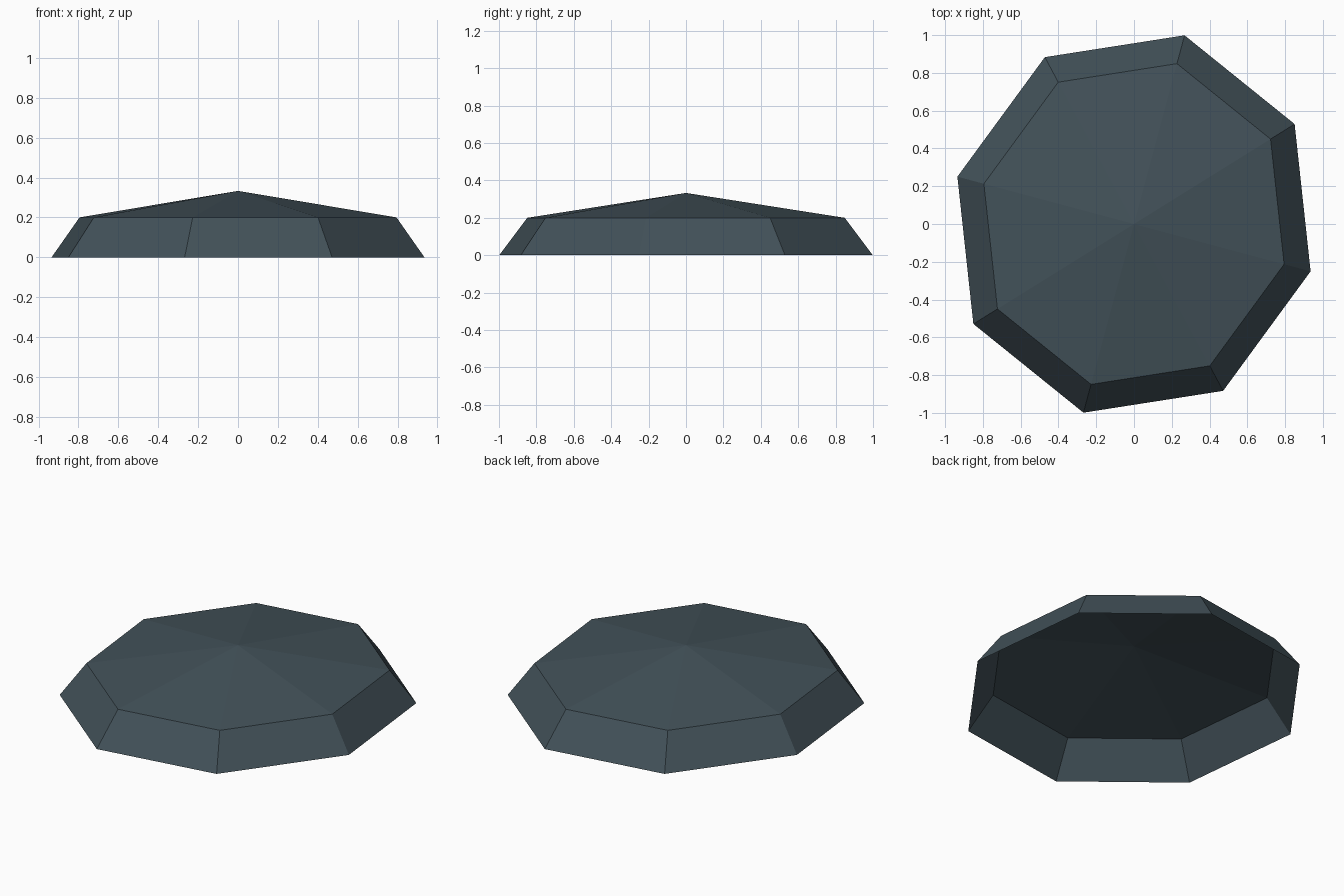
import bpy, bmesh, math
from mathutils import Matrix

if "Cube" in bpy.data.objects:
    bpy.data.objects.remove(bpy.data.objects["Cube"])

slate = bpy.data.materials.new("dark slate")
slate.diffuse_color = (0.055, 0.083, 0.1, 1)
slate.use_nodes = True
slate.node_tree.nodes["Principled BSDF"].inputs["Base Color"].default_value = slate.diffuse_color

# Open eight-sided shell: bevelled skirt with a shallow pointed roof
SIDES, TURN = 8, math.radians(-15)
bm = bmesh.new()


def ring(scale, z):
    return [bm.verts.new((0.968 * scale * math.cos(i * math.tau / SIDES),
                          1.034 * scale * math.sin(i * math.tau / SIDES), z))
            for i in range(SIDES)]


rim, shoulder = ring(1.0, 0.0), ring(0.85, 0.2)
apex = bm.verts.new((0, 0, 0.333))
for i in range(SIDES):
    j = (i + 1) % SIDES
    bm.faces.new((rim[i], rim[j], shoulder[j], shoulder[i]))  # skirt
    bm.faces.new((shoulder[i], shoulder[j], apex))            # roof

# The stretched octagon is turned about the vertical axis
bm.transform(Matrix.Rotation(TURN, 4, 'Z'))
mesh = bpy.data.meshes.new("octagonal_cover")
bm.to_mesh(mesh)
bm.free()
mesh.materials.append(slate)
bpy.context.collection.objects.link(bpy.data.objects.new("octagonal_cover", mesh))
